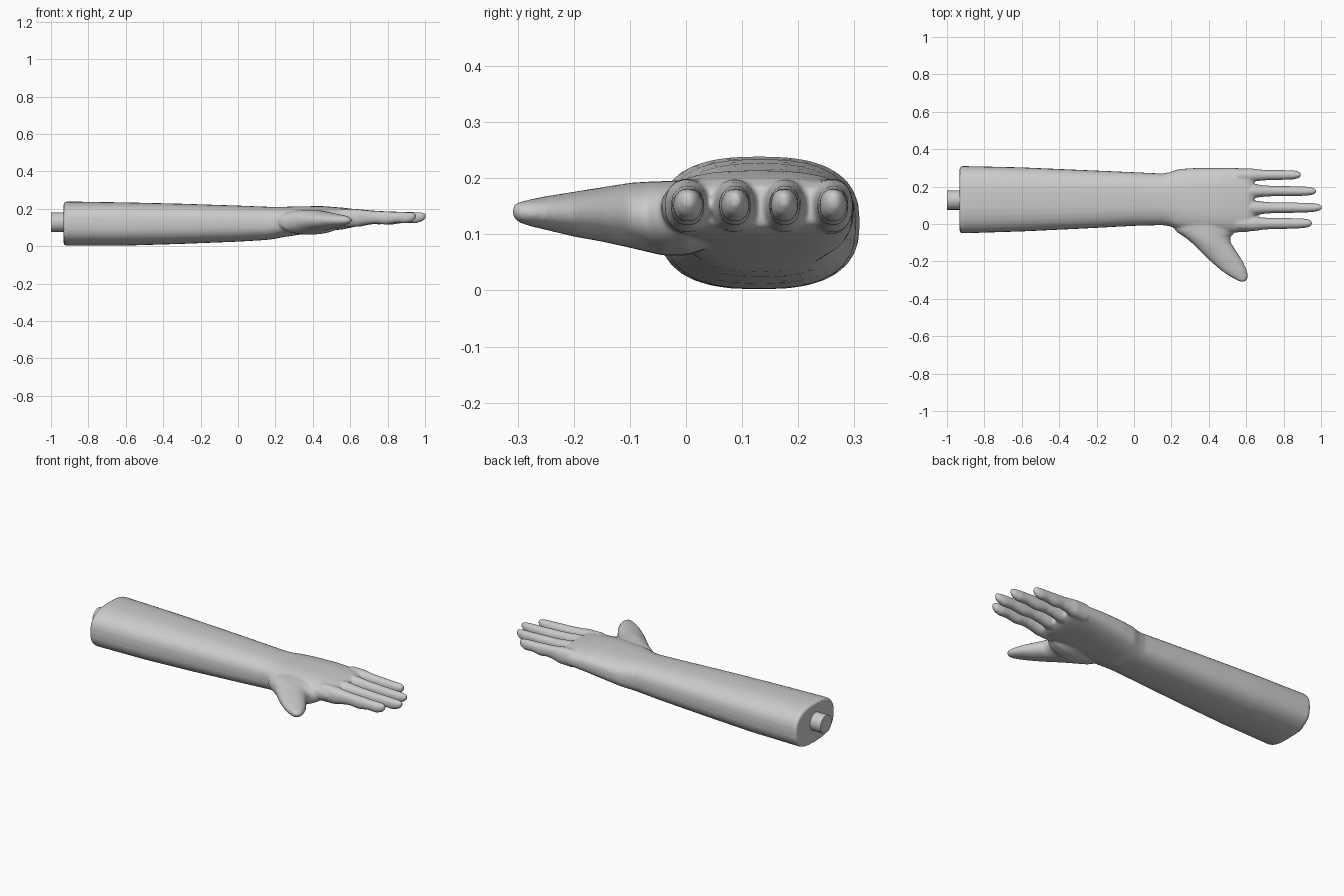
import bpy, bmesh, math

SEG = 32


def loft(bm, axis, stations, p):
    """Skin superellipse sections (pos, side_min, side_max, z_min, z_max) along x or y."""
    rings = []
    for pos, s0, s1, z0, z1 in stations:
        ring = []
        for i in range(SEG):
            a = 2 * math.pi * i / SEG
            c, s = math.cos(a), math.sin(a)
            u = math.copysign(abs(c) ** (2 / p), c)
            v = math.copysign(abs(s) ** (2 / p), s)
            side = (s0 + s1) / 2 + u * (s1 - s0) / 2
            z = (z0 + z1) / 2 + v * (z1 - z0) / 2
            ring.append(bm.verts.new((pos, side, z) if axis == 'x' else (side, pos, z)))
        rings.append(ring)
    for r, q in zip(rings, rings[1:]):
        for i in range(SEG):
            j = (i + 1) % SEG
            bm.faces.new((r[i], r[j], q[j], q[i]))
    bm.faces.new(rings[0][::-1])
    bm.faces.new(rings[-1])


bm = bmesh.new()

# forearm, wrist and palm
loft(bm, 'x', [
    (-0.932, -0.044, 0.304, 0.009, 0.231),
    (-0.918, -0.05, 0.31, 0.002, 0.239),
    (-0.6, -0.04, 0.303, 0.003, 0.234),
    (-0.3, -0.026, 0.29, 0.012, 0.227),
    (0.0, -0.01, 0.277, 0.024, 0.217),
    (0.15, -0.006, 0.27, 0.033, 0.211),
    (0.19, -0.012, 0.277, 0.038, 0.21),
    (0.24, -0.03, 0.294, 0.048, 0.21),
    (0.32, -0.04, 0.299, 0.06, 0.213),
    (0.45, -0.045, 0.3, 0.077, 0.214),
    (0.56, -0.045, 0.299, 0.09, 0.206),
    (0.61, -0.042, 0.297, 0.1, 0.2),
    (0.64, -0.034, 0.29, 0.115, 0.185)], 2.6)

# thumb
loft(bm, 'y', [
    (0.07, 0.25, 0.52, 0.085, 0.19),
    (0.0, 0.2, 0.56, 0.062, 0.197),
    (-0.04, 0.225, 0.545, 0.062, 0.195),
    (-0.07, 0.27, 0.515, 0.069, 0.194),
    (-0.1, 0.308, 0.518, 0.076, 0.192),
    (-0.15, 0.358, 0.55, 0.087, 0.184),
    (-0.2, 0.41, 0.583, 0.096, 0.176),
    (-0.25, 0.468, 0.604, 0.108, 0.168),
    (-0.28, 0.512, 0.61, 0.115, 0.162),
    (-0.3, 0.55, 0.602, 0.122, 0.157),
    (-0.309, 0.57, 0.59, 0.132, 0.15)], 2.1)

# fingers: base y, tip y, tip x, half width
profile = [(0, .95, .1, .2), (.22, 1, .104, .198), (.34, .82, .115, .192),
           (.46, .74, .121, .188), (.6, .75, .115, .186), (.75, .69, .125, .183),
           (.88, .66, .122, .182), (.96, .5, .133, .18), (1, .22, .15, .174)]
for y0, y1, tip, hw in [(0.001, 0.004, 0.952, 0.04), (0.086, 0.088, 1.004, 0.038),
                        (0.177, 0.175, 0.974, 0.037), (0.26, 0.263, 0.893, 0.037)]:
    sections = []
    for t, w, z0, z1 in profile:
        y = y0 + (y1 - y0) * t
        sections.append((0.55 + (tip - 0.55) * t, y - hw * w, y + hw * w, z0, z1))
    loft(bm, 'x', sections, 2.2)

bmesh.ops.recalc_face_normals(bm, faces=bm.faces)
mesh = bpy.data.meshes.new("forearm_and_hand")
bm.to_mesh(mesh)
bm.free()
hand = bpy.data.objects.new("forearm_and_hand", mesh)
bpy.context.collection.objects.link(hand)

# fuse the shells into one skin
remesh = hand.modifiers.new("fuse", 'REMESH')
remesh.mode = 'VOXEL'
remesh.voxel_size = 0.006
remesh.use_smooth_shade = True
smooth = hand.modifiers.new("soften", 'SMOOTH')
smooth.factor = 0.5
smooth.iterations = 8

# mounting peg at the cut end
bpy.ops.mesh.primitive_cylinder_add(vertices=24, radius=0.052, depth=0.14,
                                    location=(-0.93, 0.128, 0.128),
                                    rotation=(0, math.pi / 2, 0))
peg = bpy.context.object
peg.name = "mounting_peg"
bpy.ops.object.shade_smooth_by_angle()
